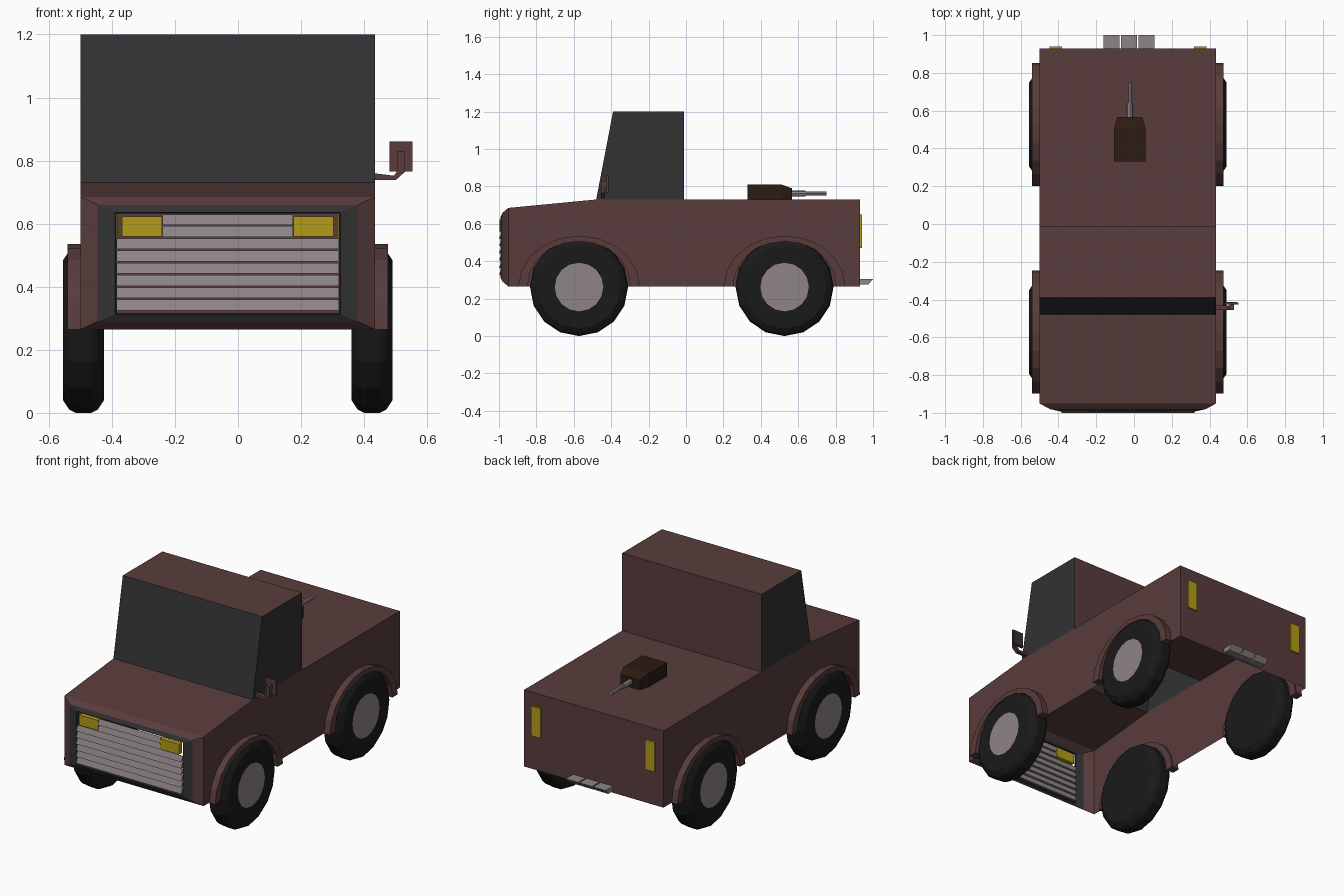
import bpy, bmesh
from math import pi, sin, cos
from mathutils import Matrix, Vector

if "Cube" in bpy.data.objects:
    bpy.data.objects.remove(bpy.data.objects["Cube"])

CX = -0.0325   # centre line of the body (the side mirror shifts it off x = 0)
HW = 0.4675    # half width of the body


def material(name, r, g, b):
    m = bpy.data.materials.new(name)
    m.diffuse_color = (r, g, b, 1)
    m.use_nodes = True
    m.node_tree.nodes["Principled BSDF"].inputs["Base Color"].default_value = m.diffuse_color
    return m


PAINT = material("paint", 0.10, 0.045, 0.045)
GLASS = material("dark_glass", 0.032, 0.032, 0.034)
RUBBER = material("rubber", 0.01, 0.01, 0.01)
METAL = material("metal", 0.27, 0.23, 0.24)
YELLOW = material("yellow_lamp", 0.45, 0.33, 0.01)
BROWN = material("dark_brown", 0.025, 0.011, 0.007)


def finish(name, bm, *mats, normals=True):
    if normals:
        bmesh.ops.recalc_face_normals(bm, faces=bm.faces)
    me = bpy.data.meshes.new(name)
    bm.to_mesh(me)
    bm.free()
    for m in mats:
        me.materials.append(m)
    ob = bpy.data.objects.new(name, me)
    bpy.context.collection.objects.link(ob)
    return ob


def loft(bm, rings, mats=None, caps=(True, True)):
    """Bridge closed rings of points; mats gives a material index per band."""
    vs = [[bm.verts.new(p) for p in r] for r in rings]
    n = len(vs[0])
    for k in range(len(vs) - 1):
        for i in range(n):
            j = (i + 1) % n
            f = bm.faces.new((vs[k][i], vs[k][j], vs[k + 1][j], vs[k + 1][i]))
            f.material_index = mats[k] if mats else 0
    if caps[0]:
        bm.faces.new(vs[0][::-1])
    if caps[1]:
        f = bm.faces.new(vs[-1])
        f.material_index = mats[-1] if mats else 0


def prism(name, profile, x0, x1, mat):
    """Extrude a (y, z) profile along x."""
    bm = bmesh.new()
    loft(bm, [[(x, y, z) for y, z in profile] for x in (x0, x1)])
    return finish(name, bm, mat)


def box(name, x0, x1, y0, y1, z0, z1, mat):
    return prism(name, [(y0, z0), (y1, z0), (y1, z1), (y0, z1)], x0, x1, mat)


def rect(x0, x1, y, z0, z1):
    return [(x0, y, z0), (x1, y, z0), (x1, y, z1), (x0, y, z1)]


# Body and cab: one open-bottomed shell
outline = [(-.95, .265), (-.95, .685), (-.48, .73), (-.39, 1.2),
           (-.01, 1.2), (-.01, .73), (.93, .73), (.93, .265)]
bm = bmesh.new()
L, R = [[bm.verts.new((CX + s * HW, y, z)) for y, z in outline] for s in (-1, 1)]
for i in range(1, 7):
    f = bm.faces.new((L[i], L[i + 1], R[i + 1], R[i]))
    f.material_index = 1 if i == 2 else 0
for side in (L, R):
    bm.faces.new([side[i] for i in (0, 1, 2, 5, 6, 7)])
    bm.faces.new([side[i] for i in (2, 3, 4, 5)]).material_index = 1
finish("body_shell", bm, PAINT, GLASS)

# Stepped frame round the grille
bm = bmesh.new()
loft(bm, [rect(CX - HW, CX + HW, -.95, .265, .685),
          rect(-.445, .38, -.98, .29, .66),
          rect(-.39, .325, -.992, .312, .636),
          rect(-.385, .32, -.975, .317, .632)], mats=[0, 1, 1], caps=(False, False))
finish("grille_frame", bm, PAINT, GLASS)


# Grille slats, each leaning forward at the bottom
def slat(i, z, x0, x1):
    prism(f"grille_slat_{i}", [(-1.0, z), (-.976, z), (-.976, z + .028), (-.988, z + .034)],
          x0, x1, METAL)


for i in range(6):
    slat(i + 1, .325 + i * .0388, -.385, .32)
for i in range(2):
    slat(i + 7, .558 + i * .0375, -.24, .175)

# Lamps
for s, n in ((-1, "left"), (1, "right")):
    a, b = sorted((CX + s * .208, CX + s * .335))
    box("headlight_" + n, a, b, -.998, -.97, .56, .622, YELLOW)
    a, b = sorted((CX + s * .35, CX + s * .415))
    box("tail_light_" + n, a, b, .92, .94, .47, .65, YELLOW)

# Wheels and arch flares
tyre = [(-.065, .222), (-.045, .252), (-.025, .262), (.025, .262),
        (.045, .252), (.065, .222), (.065, .13)]
SEG = 16
for yc, end in ((-.572, "front"), (.527, "rear")):
    for s, n in ((-1, "left"), (1, "right")):
        bm = bmesh.new()
        loft(bm, [[(CX + s * (.4575 + o), yc + r * sin(2 * pi * k / SEG),
                    .262 - r * cos(2 * pi * k / SEG)) for k in range(SEG)]
                  for o, r in tyre], mats=[0] * 6 + [1])
        # the hub is the outer cap
        for f in bm.faces:
            if len(f.verts) == SEG:
                f.material_index = int(s * (f.calc_center_median().x - CX) > .46)
        finish(f"{end}_wheel_{n}", bm, RUBBER, METAL)

        arc = [pi * k / 10 for k in range(11)]
        prof = [(yc + .325 * cos(t), .265 + .271 * sin(t)) for t in arc]
        prof += [(yc + .275 * cos(t), .265 + .245 * sin(t)) for t in reversed(arc)]
        prism(f"{end}_arch_flare_{n}", prof, CX + s * (HW - .01), CX + s * (HW + .04), PAINT)

# Rear step in three plates
for i in range(3):
    x = -.161 + i * .0925
    prism(f"rear_step_{i + 1}", [(.92, .275), (.975, .275), (1.0, .305), (.92, .305)],
          x, x + .084, METAL)

# Gun on the bed: housing with a tapered nose, then a stepped barrel
GX, GZ = -.022, .762
bm = bmesh.new()
loft(bm, [rect(GX - .083, GX + .083, .33, .728, .81),
          rect(GX - .083, GX + .083, .51, .728, .81),
          rect(GX - .066, GX + .066, .567, .728, .79)])
finish("gun_housing", bm, BROWN)
bm = bmesh.new()
loft(bm, [[(GX + r * cos(pi * k / 4), y, GZ + r * sin(pi * k / 4)) for k in range(8)]
          for y, r in ((.55, .017), (.64, .017), (.64, .011), (.75, .011))])
finish("gun_barrel", bm, METAL)

# Side mirror on the right: bent arm, plate and glass
bm = bmesh.new()
path = [((.43, .738), (.43, .76)), ((.50, .738), (.495, .752)),
        ((.53, .765), (.505, .768)), ((.53, .83), (.505, .83))]
loft(bm, [[(a[0], -.455, a[1]), (b[0], -.455, b[1]),
           (b[0], -.432, b[1]), (a[0], -.432, a[1])] for a, b in path])
finish("mirror_arm", bm, PAINT)
box("mirror_bracket", .505, .53, -.435, -.42, .80, .83, PAINT)
box("mirror_plate", .48, .553, -.427, -.417, .765, .86, PAINT)
box("mirror_glass", .484, .549, -.418, -.414, .769, .856, GLASS)
